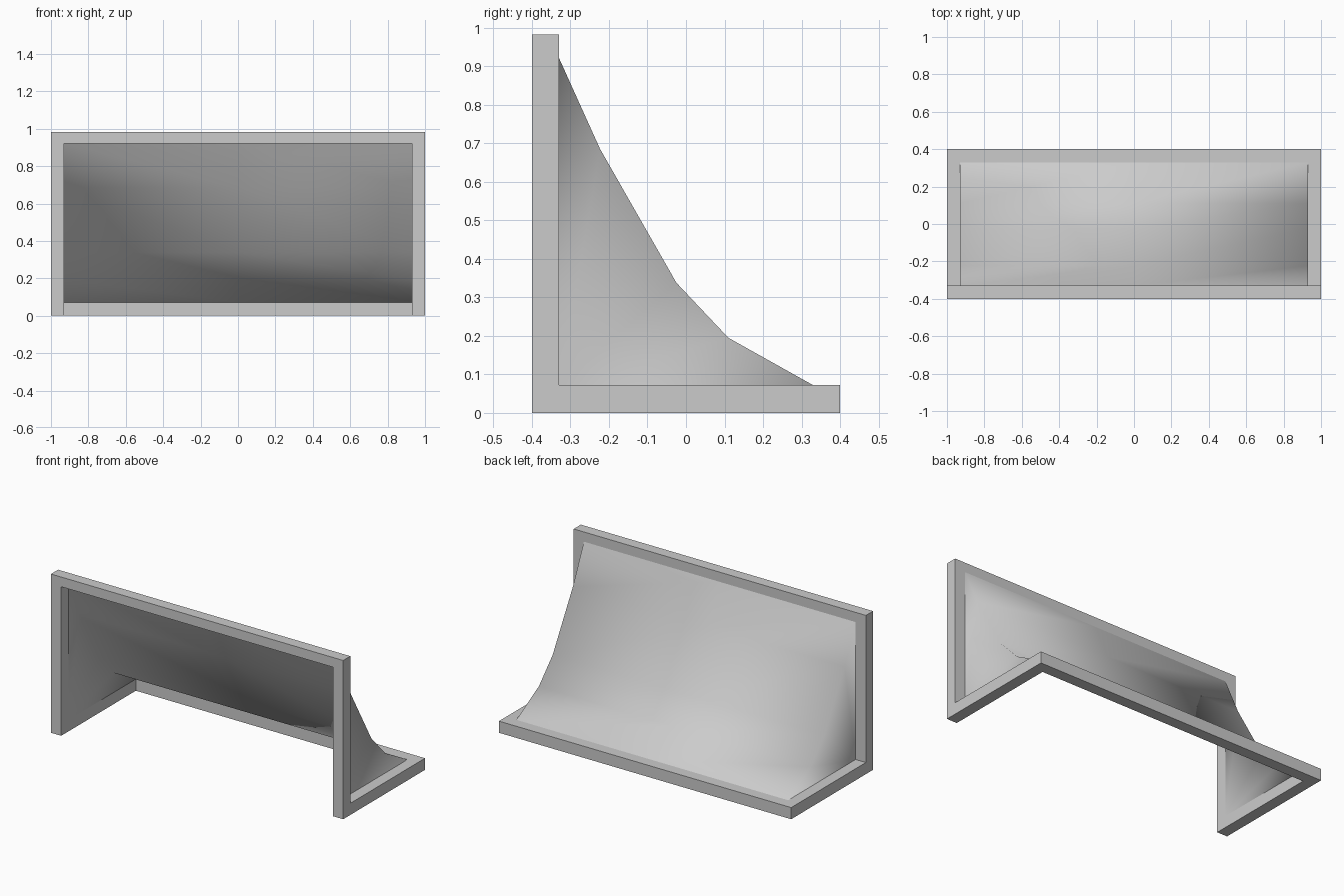
import bpy
import bmesh

if "Cube" in bpy.data.objects:
    bpy.data.objects.remove(bpy.data.objects["Cube"])


def make_object(name, bm, smooth):
    bmesh.ops.remove_doubles(bm, verts=bm.verts, dist=1e-5)
    bmesh.ops.recalc_face_normals(bm, faces=bm.faces)
    for f in bm.faces:
        f.smooth = smooth
    mesh = bpy.data.meshes.new(name)
    bm.to_mesh(mesh)
    bm.free()
    obj = bpy.data.objects.new(name, mesh)
    bpy.context.collection.objects.link(obj)
    return obj


OUT, INN = 1.0, 0.93          # outer and inner half width
F0, F1 = -0.40, -0.33         # front and back of the posts
TOP, BAR = 0.982, 0.072       # height, thickness of ground bars
UNDER = 0.922                 # underside of the crossbar

# Frame: one square tube swept in a closed loop with mitred corners
top = [(OUT, F0, TOP), (OUT, F1, TOP), (INN, F1, UNDER), (INN, F0, UNDER)]
heel = [(OUT, F0, 0), (OUT, F1, BAR), (INN, F1, BAR), (INN, F0, 0)]
back = [(OUT, -F0, 0), (OUT, -F0, BAR), (INN, -F1, BAR), (INN, -F1, 0)]


def flip(ring):
    return [(-x, y, z) for x, y, z in ring]


bm = bmesh.new()
rings = [[bm.verts.new(p) for p in r]
         for r in (top, heel, back, flip(back), flip(heel), flip(top))]
for i, a in enumerate(rings):
    b = rings[(i + 1) % len(rings)]
    for k in range(4):
        n = (k + 1) % 4
        bm.faces.new((a[k], a[n], b[n], b[k]))
make_object("goal_frame", bm, False)

# Net: sagging back sheet with triangular side panels, smooth across the edges
profile = [(F1, UNDER), (-0.223, 0.685), (-0.025, 0.338), (0.11, 0.195), (-F1, BAR)]
bm = bmesh.new()
cols = [[bm.verts.new((x, y, z)) for y, z in profile] for x in (-INN, 0, INN)]
for a, b in zip(cols, cols[1:]):
    for k in range(len(profile) - 1):
        bm.faces.new((a[k], a[k + 1], b[k + 1], b[k]))
for col in (cols[0], cols[2]):
    corner = bm.verts.new((col[0].co.x, F1, BAR))
    for k in range(len(profile) - 1):
        bm.faces.new((corner, col[k], col[k + 1]))
make_object("goal_net", bm, True)
